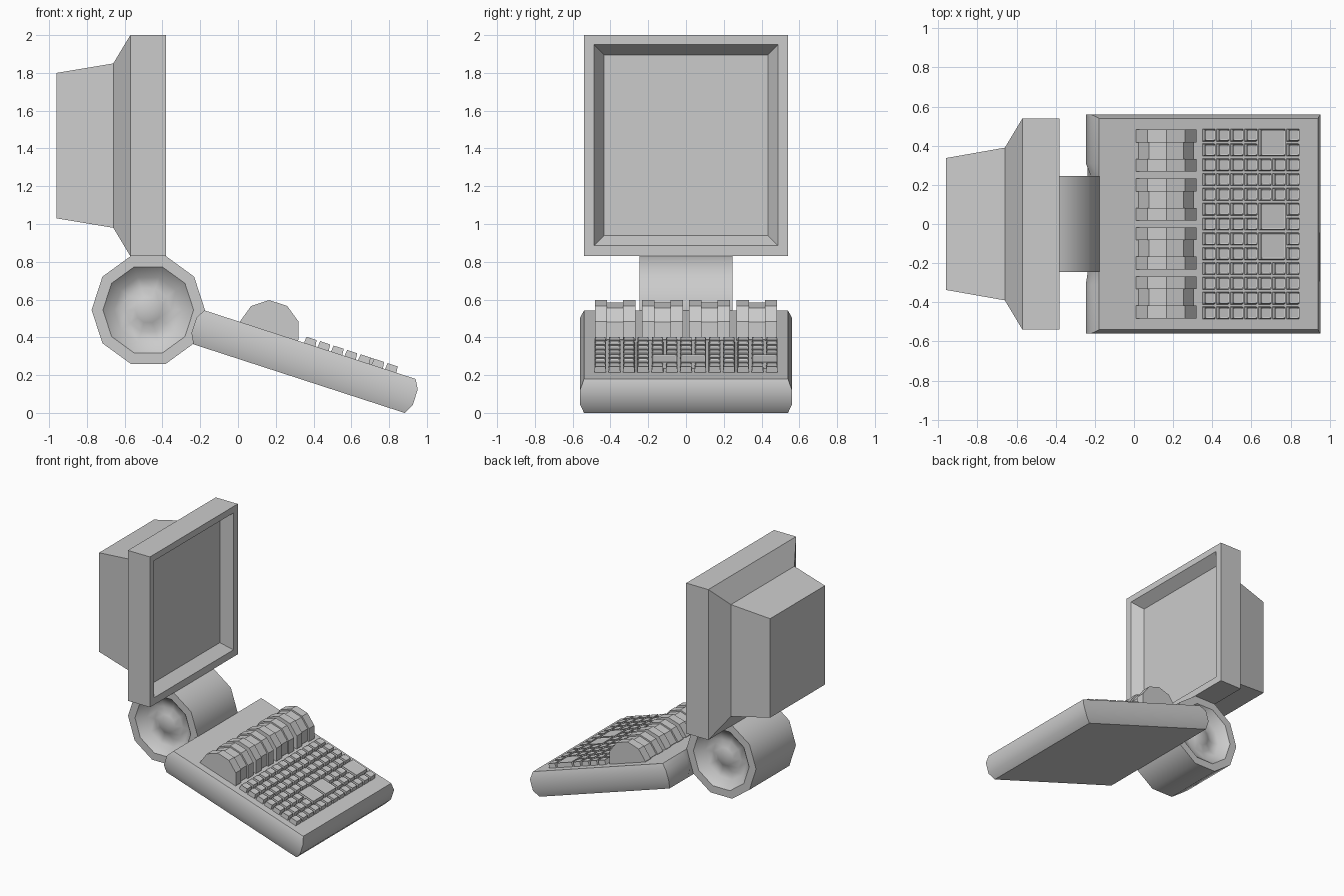
import bpy, bmesh
from math import sin, cos, pi, radians
from mathutils import Matrix, Vector

if "Cube" in bpy.data.objects:
    bpy.data.objects.remove(bpy.data.objects["Cube"])

# Everything on the keyboard deck lives in this tilted frame (u along slope, v = y, n up)
TILT = radians(18)
DECK = Matrix.Translation((-0.178, 0, 0.543)) @ Matrix.Rotation(TILT, 4, 'Y')


def add_loft(bm, rings):
    """Skin consecutive rings of equal length and cap both ends."""
    loops = [[bm.verts.new(p) for p in r] for r in rings]
    for a, b in zip(loops, loops[1:]):
        for i in range(len(a)):
            j = (i + 1) % len(a)
            bm.faces.new((a[i], a[j], b[j], b[i]))
    bm.faces.new(loops[0][::-1])
    bm.faces.new(loops[-1])


def finish(name, bm, matrix=None, smooth=None):
    bmesh.ops.recalc_face_normals(bm, faces=bm.faces)
    me = bpy.data.meshes.new(name)
    bm.to_mesh(me)
    bm.free()
    ob = bpy.data.objects.new(name, me)
    bpy.context.collection.objects.link(ob)
    if matrix:
        ob.matrix_world = matrix
    if smooth:
        bpy.ops.object.select_all(action='DESELECT')
        ob.select_set(True)
        bpy.context.view_layer.objects.active = ob
        bpy.ops.object.shade_smooth_by_angle(angle=radians(smooth))
    return ob


def rect_x(x, hy, z0, z1):
    return [(x, -hy, z0), (x, hy, z0), (x, hy, z1), (x, -hy, z1)]


def rect_n(u, v, n, hu, hv):
    return [(u - hu, v - hv, n), (u + hu, v - hv, n), (u + hu, v + hv, n), (u - hu, v + hv, n)]


def decagon(cx, cz, y, r, start=0.0):
    return [(cx + r * cos(start + i * pi / 5), y, cz + r * sin(start + i * pi / 5)) for i in range(10)]


# Monitor: stepped housing with recessed screen
bm = bmesh.new()
add_loft(bm, [rect_x(-0.96, 0.337, 1.03, 1.80),
              rect_x(-0.66, 0.39, 0.98, 1.85),
              rect_x(-0.57, 0.54, 0.83, 2.0),
              rect_x(-0.38, 0.54, 0.83, 2.0),
              rect_x(-0.38, 0.487, 0.885, 1.95),
              rect_x(-0.46, 0.433, 0.94, 1.895)])
finish("monitor", bm)

# Hinge drum with dished ends and a central bump
bm = bmesh.new()
dish = [(0.03, 0.208), (0.07, 0.198), (0.12, 0.175), (0.18, 0.185), (0.24, 0.245), (0.30, 0.245)]
prof = [(r, -y) for r, y in dish] + [(r, y) for r, y in reversed(dish)]
add_loft(bm, [decagon(-0.475, 0.545, y, r) for r, y in prof])
finish("hinge_drum", bm, smooth=38)

# Keyboard deck: slab with bulging sides, the back bulge fading out at the drum
L, W, T, B = 1.176, 0.54, 0.189, 0.028
outline = [(0, -W, -B, -0.02), (L, -W, B, -0.02), (L, W, B, 0.02), (0, W, -B, 0.02),
           (0, 0.31, -B, 0), (0, 0.245, 0, 0), (0, -0.245, 0, 0), (0, -0.31, -B, 0)]
bm = bmesh.new()
add_loft(bm, [[(u + du * k, v + dv * k, n) for u, v, du, dv in outline]
              for n, k in ((-T, 0), (-0.135, 1), (-0.05, 1), (0, 0))])
finish("keyboard_deck", bm, DECK, smooth=40)

# Four flanged rollers across the deck
bm = bmesh.new()
for i in range(4):
    c = -0.375 + i * 0.25
    add_loft(bm, [decagon(0.165, 0.435, c + y, r, pi / 2) for y, r in
                  ((-0.108, 0.162), (-0.042, 0.162), (-0.042, 0.15),
                   (0.042, 0.15), (0.042, 0.162), (0.108, 0.162))])
finish("rollers", bm)


# Keys: tapered caps with a shallow dished top
def add_key(bm, u, v, hu, hv):
    h = 0.034
    add_loft(bm, [rect_n(u, v, -0.005, hu, hv),
                  rect_n(u, v, h, hu - 0.004, hv - 0.004),
                  rect_n(u, v, h - 0.004, hu - 0.011, hv - 0.011)])


U0, PU, PV, H = 0.586, 0.0752, 0.0757, 0.032
big_rows = (0, 5, 7)      # each wide key spans this row and the next, columns 4-5
covered = {(c, r + d) for r in big_rows for d in (0, 1) for c in (4, 5)}
bm = bmesh.new()
for c in range(7):
    for r in range(13):
        if (c, r) not in covered:
            add_key(bm, U0 + c * PU, (6 - r) * PV, H, H)
for r in big_rows:
    add_key(bm, U0 + 4.5 * PU, (5.5 - r) * PV, H + PU / 2, H + PV / 2)
finish("keys", bm, DECK)
